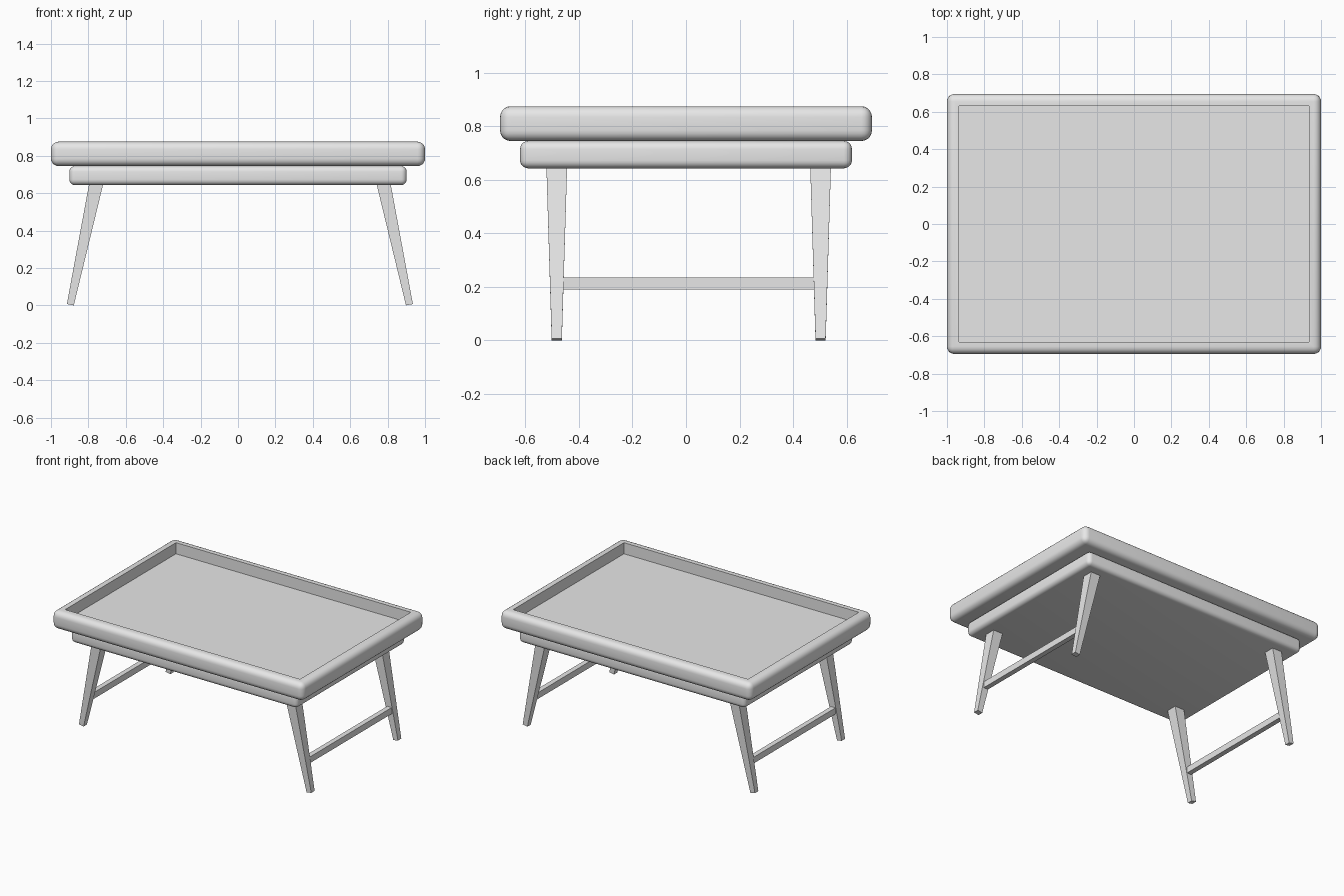
import bpy
import bmesh
import math
from mathutils import Vector

old = bpy.data.objects.get("Cube")
if old:
    bpy.data.objects.remove(old, do_unlink=True)

grey = bpy.data.materials.new("light_grey")
grey.use_nodes = True
grey.diffuse_color = (0.8, 0.8, 0.8, 1)
grey.node_tree.nodes["Principled BSDF"].inputs["Base Color"].default_value = grey.diffuse_color


def finish(bm, name, smooth=False):
    bmesh.ops.recalc_face_normals(bm, faces=bm.faces)
    mesh = bpy.data.meshes.new(name)
    bm.to_mesh(mesh)
    bm.free()
    mesh.materials.append(grey)
    obj = bpy.data.objects.new(name, mesh)
    bpy.context.collection.objects.link(obj)
    if smooth:
        bpy.ops.object.select_all(action="DESELECT")
        obj.select_set(True)
        bpy.context.view_layer.objects.active = obj
        bpy.ops.object.shade_smooth_by_angle(angle=math.radians(35))
    return obj


def box(low, high, radius=0):
    """Box between two corners, optionally with rounded edges."""
    low, high = Vector(low), Vector(high)
    bm = bmesh.new()
    bmesh.ops.create_cube(bm, size=1)
    bmesh.ops.scale(bm, vec=high - low, verts=bm.verts)
    bmesh.ops.translate(bm, vec=(low + high) / 2, verts=bm.verts)
    if radius:
        bmesh.ops.bevel(bm, geom=bm.edges[:], offset=radius, segments=5,
                        profile=0.5, affect="EDGES")
    return bm


# Tray with a sunken floor
ROUND, FLOOR_DEPTH = 0.04, 0.08
bm = box((-1, -0.695, 0.745), (1, 0.695, 0.875), ROUND)
bm.normal_update()
top = max(bm.faces, key=lambda f: f.calc_center_median().z)
bmesh.ops.inset_region(bm, faces=[top], thickness=0.075 - ROUND)
floor = bmesh.ops.extrude_discrete_faces(bm, faces=[top])["faces"][0]
bmesh.ops.translate(bm, vec=(0, 0, -FLOOR_DEPTH), verts=floor.verts)
finish(bm, "tray", smooth=True)

# Slab under the tray
finish(box((-0.902, -0.62, 0.643), (0.902, 0.62, 0.745), 0.03), "under_slab", smooth=True)

# Splayed, tapered legs and the bar joining each pair
CENTRE = 0.01
LEG_Y = 0.493
for sx, side in ((1, "left"), (-1, "right")):
    for sy, end in ((-1, "front"), (1, "back")):
        bm = bmesh.new()
        rings = []
        # inner x, outer x, half depth, inner z, outer z
        for xi, xo, half, zi, zo in ((0.888, 0.925, 0.019, 0, 0.007),
                                     (0.728, 0.804, 0.039, 0.66, 0.66)):
            rings.append([bm.verts.new((CENTRE + sx * x, CENTRE + sy * LEG_Y + h, z))
                          for x, h, z in ((xi, -half, zi), (xo, -half, zo),
                                          (xo, half, zo), (xi, half, zi))])
        for ring in rings:
            bm.faces.new(ring)
        for i in range(4):
            j = (i + 1) % 4
            bm.faces.new((rings[0][i], rings[0][j], rings[1][j], rings[1][i]))
        finish(bm, f"{end}_{side}_leg")

    x = CENTRE + sx * 0.862
    finish(box((x - 0.018, CENTRE - LEG_Y, 0.19), (x + 0.018, CENTRE + LEG_Y, 0.235)),
           f"{side}_crossbar")
